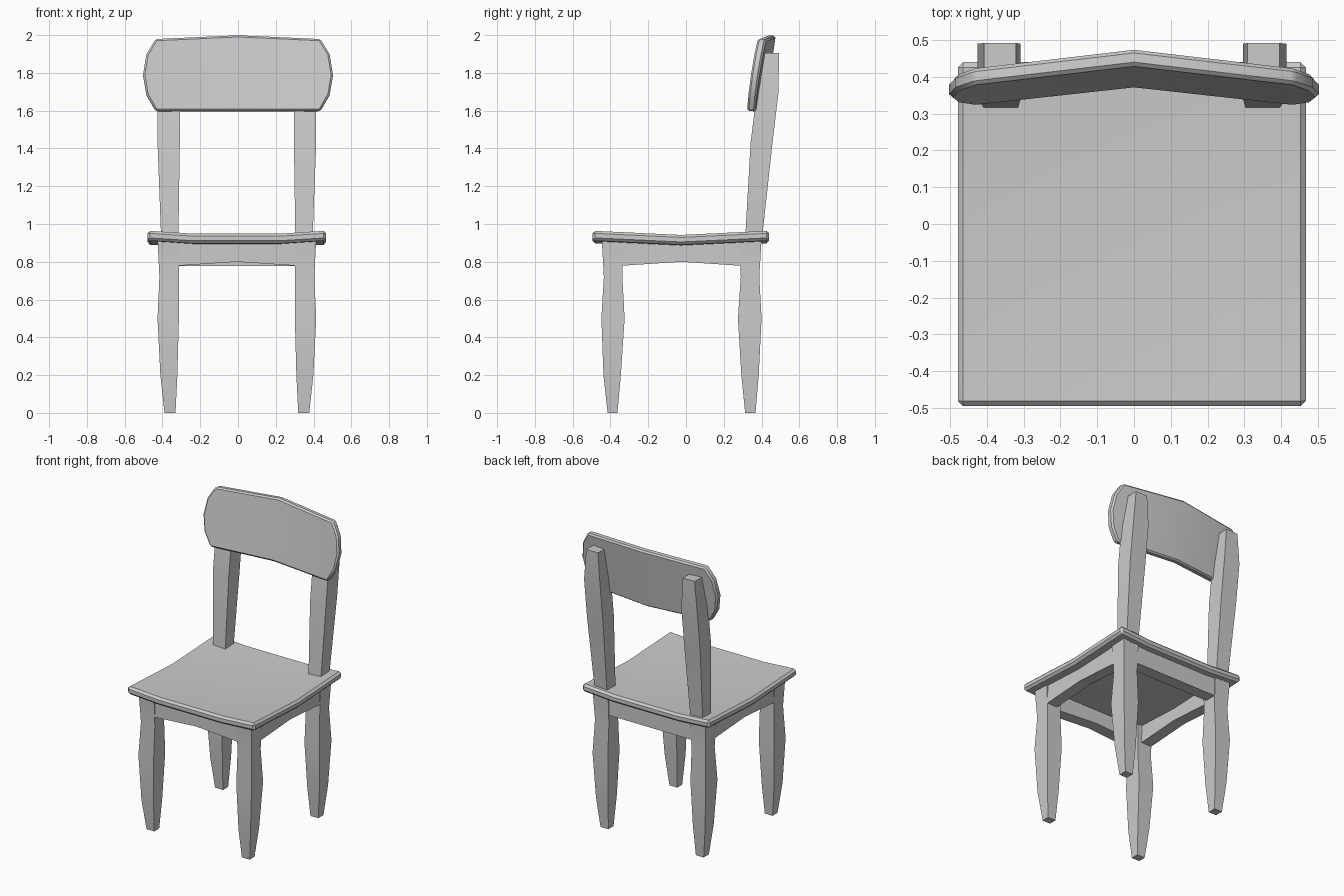
import bpy, bmesh, math

if "Cube" in bpy.data.objects:
    bpy.data.objects.remove(bpy.data.objects["Cube"])

CX = -0.006  # mirror plane of the frame


def finish(name, bm, bevel=0.0, smooth=0):
    bmesh.ops.recalc_face_normals(bm, faces=bm.faces)
    if bevel:
        sharp = [e for e in bm.edges if e.calc_face_angle(0) > math.radians(50)]
        bmesh.ops.bevel(bm, geom=sharp, offset=bevel, segments=1, affect='EDGES', profile=0.5)
    mesh = bpy.data.meshes.new(name)
    bm.to_mesh(mesh)
    bm.free()
    if smooth:
        mesh.shade_smooth()
        mesh.set_sharp_from_angle(angle=math.radians(smooth))
    obj = bpy.data.objects.new(name, mesh)
    bpy.context.collection.objects.link(obj)
    return obj


def loft(name, sections, side):
    """Four-sided bar through (z, x0, x1, y0, y1) rectangles, placed left or right."""
    bm = bmesh.new()
    rings = []
    for z, x0, x1, y0, y1 in sections:
        rings.append([bm.verts.new((CX + side * x, y, z))
                      for x, y in ((x0, y0), (x1, y0), (x1, y1), (x0, y1))])
    for a, b in zip(rings, rings[1:]):
        for i in range(4):
            j = (i + 1) % 4
            bm.faces.new((a[i], a[j], b[j], b[i]))
    bm.faces.new(rings[0])
    bm.faces.new(rings[-1])
    finish(name, bm, smooth=30)


def prism(name, front, back):
    """Solid between two matching outlines."""
    bm = bmesh.new()
    f = [bm.verts.new(p) for p in front]
    b = [bm.verts.new(p) for p in back]
    bm.faces.new(f)
    bm.faces.new(b)
    for i in range(len(f)):
        j = (i + 1) % len(f)
        bm.faces.new((f[i], f[j], b[j], b[i]))
    finish(name, bm)


# Legs and back posts
front_leg = [(0.0, 0.325, 0.383, -0.415, -0.363), (0.2, 0.315, 0.405, -0.437, -0.345),
             (0.5, 0.307, 0.42, -0.448, -0.325), (0.72, 0.307, 0.41, -0.435, -0.337),
             (0.92, 0.305, 0.42, -0.446, -0.33)]
back_leg = [(0.0, 0.325, 0.383, 0.313, 0.368), (0.2, 0.315, 0.405, 0.293, 0.385),
            (0.5, 0.307, 0.42, 0.275, 0.40), (0.72, 0.307, 0.41, 0.29, 0.388),
            (0.92, 0.305, 0.42, 0.283, 0.40)]
post = [(0.90, 0.31, 0.40, 0.312, 0.40), (1.43, 0.302, 0.42, 0.342, 0.458),
        (1.70, 0.302, 0.42, 0.375, 0.49), (1.905, 0.315, 0.402, 0.415, 0.492)]
for side, word in ((-1, "left"), (1, "right")):
    loft(word + "_front_leg", front_leg, side)
    loft(word + "_back_leg", back_leg, side)
    loft(word + "_back_post", post, side)

# Aprons with a shallow arch underneath
arch = [(-1, 0.778), (0, 0.80), (1, 0.778), (1, 0.915), (0, 0.895), (-1, 0.915)]
flat = [(u, 0.778 if z < 0.85 else z) for u, z in arch]
for name, outline, y0, y1 in (("front_apron", arch, -0.437, -0.36), ("back_apron", flat, 0.31, 0.39)):
    prism(name, *[[(CX + u * 0.33, y, z) for u, z in outline] for y in (y0, y1)])
for side, word in ((-1, "left"), (1, "right")):
    prism(word + "_apron", *[[(CX + side * x, -0.025 + u * 0.33, z) for u, z in arch]
                             for x in (0.412, 0.335)])

# Dished seat
bm = bmesh.new()
xs, ys = (-0.473, -0.235, 0.235, 0.473), (-0.495, -0.027, 0.44)


def seat_z(x, y):
    return 0.928 + (0.022 if y != ys[1] else 0) + (0.015 if abs(x) > 0.3 else 0)


top = [[bm.verts.new((CX + x, y, seat_z(x, y))) for y in ys] for x in xs]
for i in range(3):
    for j in range(2):
        bm.faces.new((top[i][j], top[i + 1][j], top[i + 1][j + 1], top[i][j + 1]))
new = bmesh.ops.extrude_face_region(bm, geom=bm.faces[:])["geom"]
low = [v for v in new if isinstance(v, bmesh.types.BMVert)]
bmesh.ops.translate(bm, vec=(0, 0, -0.052), verts=low)
# keep the upper sheet so the slab is closed
if not any(all(v in f.verts for v in (top[0][0], top[1][0], top[1][1])) for f in bm.faces):
    for i in range(3):
        for j in range(2):
            bm.faces.new((top[i][j], top[i + 1][j], top[i + 1][j + 1], top[i][j + 1]))
finish("seat", bm, bevel=0.014, smooth=30)

# Backrest: two flat halves meeting in a bend, leaning back
bm = bmesh.new()
half = [(0, 1.6), (0.436, 1.6), (0.485, 1.685), (0.503, 1.79), (0.485, 1.9), (0.436, 1.98), (0, 2.0)]


def rest(x, z, depth):
    y = 0.322 + 0.15 * (z - 1.6) + 0.048 * (1 - abs(x) / 0.436) + depth
    return bm.verts.new((x, y, z - depth * 0.1))


for side in (-1, 1):
    f = [rest(side * x, z, 0) for x, z in half]
    b = [rest(side * x, z, 0.045) for x, z in half]
    bm.faces.new(f)
    bm.faces.new(b)
    for i in range(len(half) - 1):
        bm.faces.new((f[i], f[i + 1], b[i + 1], b[i]))
bmesh.ops.remove_doubles(bm, verts=bm.verts[:], dist=0.0001)
finish("backrest", bm, bevel=0.01, smooth=30)
